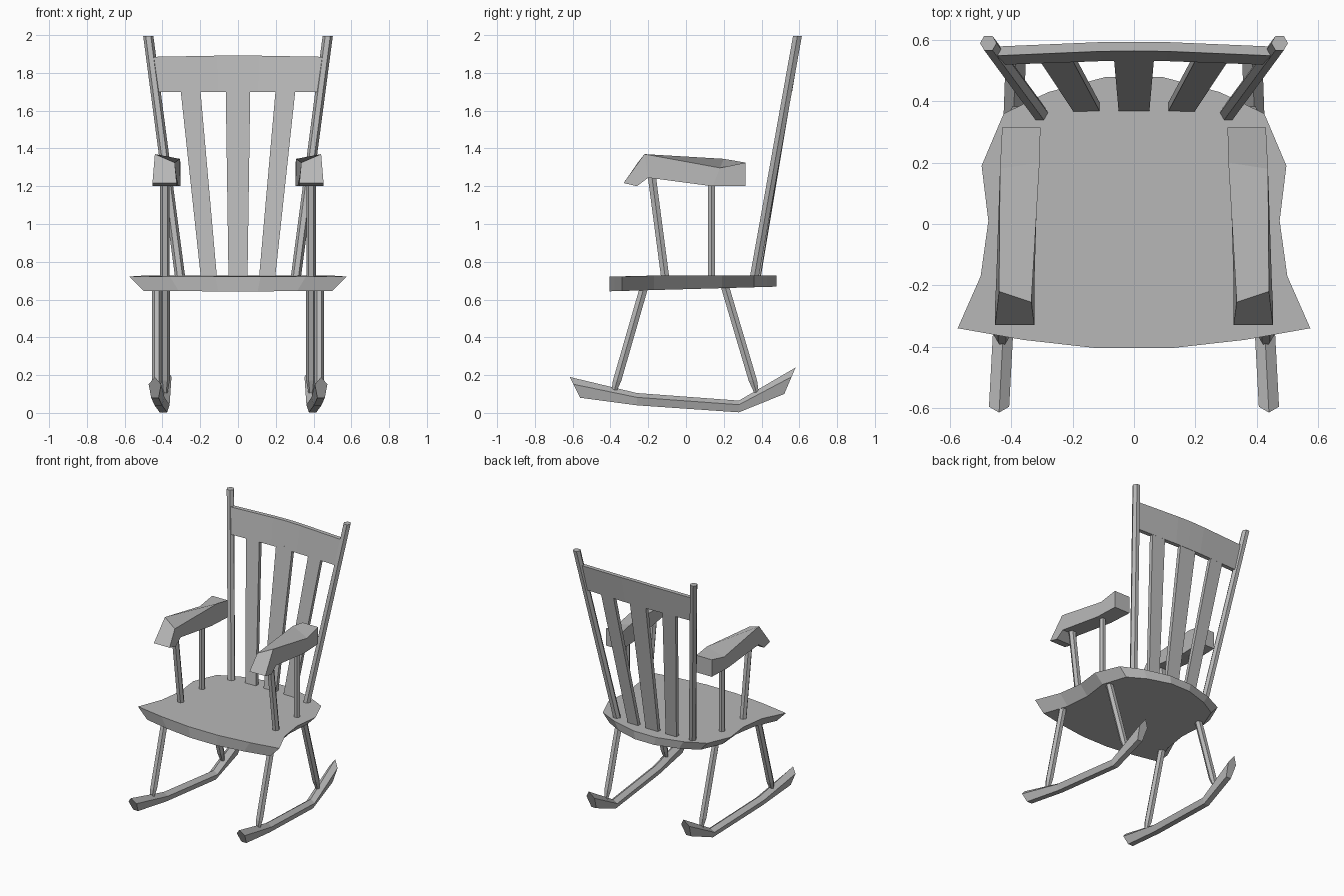
import bpy
import math
from mathutils import Vector

cube = bpy.data.objects.get("Cube")
if cube:
    bpy.data.objects.remove(cube)

grey = bpy.data.materials.new("plain grey")
grey.use_nodes = True
COLOR = (0.48, 0.48, 0.48, 1)
grey.diffuse_color = COLOR
grey.node_tree.nodes["Principled BSDF"].inputs["Base Color"].default_value = COLOR


def loft(name, rings):
    """Skin a list of equal-sized closed rings and cap both ends."""
    n = len(rings[0])
    verts = [tuple(p) for ring in rings for p in ring]
    faces = [(r * n + i, r * n + (i + 1) % n, (r + 1) * n + (i + 1) % n, (r + 1) * n + i)
             for r in range(len(rings) - 1) for i in range(n)]
    faces += [tuple(reversed(range(n))), tuple(range(len(verts) - n, len(verts)))]
    mesh = bpy.data.meshes.new(name)
    mesh.from_pydata(verts, [], faces)
    mesh.materials.append(grey)
    obj = bpy.data.objects.new(name, mesh)
    bpy.context.collection.objects.link(obj)
    # consistent outward normals
    import bmesh
    bm = bmesh.new()
    bm.from_mesh(mesh)
    bmesh.ops.recalc_face_normals(bm, faces=bm.faces)
    bm.to_mesh(mesh)
    bm.free()
    return obj


def both_sides(name, rings):
    for label, s in (("left", 1), ("right", -1)):
        loft(f"{label}_{name}", [[(s * x, y, z) for x, y, z in ring] for ring in rings])


def spindle(start, end, radius, tip=0.0):
    """Six-sided rod; an optional tip narrows the start."""
    a, b = Vector(start), Vector(end)

    def ring(c, r):
        return [c + Vector((r * math.cos(k * math.pi / 3), r * math.sin(k * math.pi / 3), 0))
                for k in range(6)]
    rings = [ring(a, radius), ring(b, radius)]
    if tip:
        rings = [ring(a, radius * 0.5), ring(a.lerp(b, tip), radius), rings[1]]
    return rings


def back_y(z, x=0):
    """Depth of the leaning back, bowed towards the middle."""
    return 0.37 + 0.167 * (z - 0.73) - 0.07 * x * x


# seat: flared front, waisted sides, rounded back, undercut sides
half = [(0.12, -0.405), (0.36, -0.378), (0.575, -0.34), (0.50, -0.17), (0.475, 0.01),
        (0.497, 0.19), (0.425, 0.36), (0.28, 0.43), (0.09, 0.48)]
outline = half + [(-x, y) for x, y in reversed(half)]
bottom = [(x * 0.87, y, 0.655 + 0.028 * y) for x, y in outline]
top = [(x, y, 0.727 if y > -0.2 else 0.722) for x, y in outline]
loft("seat", [bottom, top])

# rockers: five-sided section, splayed out at the front
# stations: ridge y, ridge z, bottom y, bottom z, centre x
stations = [(-0.615, 0.19, -0.56, 0.08, 0.44), (-0.26, 0.105, -0.26, 0.04, 0.422),
            (0.28, 0.065, 0.28, 0.003, 0.395), (0.58, 0.24, 0.52, 0.10, 0.385)]
rocker = []
for ty, tz, by, bz, x in stations:
    sy, sz = ty + (by - ty) * 0.35, tz + (bz - tz) * 0.35
    w = 0.033
    rocker.append([(x, ty, tz), (x + w, sy, sz), (x + w * 0.6, by, bz),
                   (x - w * 0.6, by, bz), (x - w, sy, sz)])
both_sides("rocker", rocker)

# legs and arm supports
both_sides("front_leg", spindle((0.43, -0.385, 0.10), (0.43, -0.215, 0.69), 0.026, 0.12))
both_sides("back_leg", spindle((0.387, 0.375, 0.10), (0.387, 0.2, 0.69), 0.026, 0.12))
both_sides("front_arm_support", spindle((0.387, -0.108, 0.70), (0.387, -0.182, 1.26), 0.025))
both_sides("back_arm_support", spindle((0.387, 0.135, 0.70), (0.387, 0.135, 1.24), 0.022))

# armrests: outer top, inner top, inner bottom, outer bottom at each station
armrest = [
    [(0.453, -0.33, 1.217), (0.325, -0.33, 1.217), (0.325, -0.26, 1.20), (0.453, -0.26, 1.20)],
    [(0.44, -0.22, 1.37), (0.335, -0.255, 1.325), (0.325, -0.20, 1.245), (0.45, -0.20, 1.245)],
    [(0.437, 0.18, 1.297), (0.308, 0.20, 1.345), (0.315, 0.14, 1.20), (0.437, 0.14, 1.20)],
    [(0.43, 0.315, 1.325), (0.305, 0.315, 1.325), (0.305, 0.315, 1.20), (0.43, 0.315, 1.20)],
]
both_sides("armrest", armrest)

# back posts, leaning back and outwards
both_sides("back_post", spindle((0.304, 0.358, 0.70), (0.475, 0.59, 1.995), 0.027))


# back slats
def slat(x0, x1, x2, x3):
    z0, z1 = 0.70, 1.72
    rings = []
    for z, a, b in ((z0, x0, x1), (z1, x2, x3)):
        rings.append([(x, back_y(z, x) + d, z) for x, d in ((a, 0), (b, 0), (b, 0.028), (a, 0.028))])
    return rings


loft("centre_slat", slat(-0.05, 0.05, -0.065, 0.065))
both_sides("side_slat", slat(0.11, 0.195, 0.2, 0.305))

# head rail joining the posts
rail = []
for x in (-1, -0.25, 0, 0.25, 1):
    zt = 1.893 - 0.008 * abs(x)
    section = ((1.70, 0, 0.42), (zt, 0, 0.45), (zt, 0.03, 0.45), (1.70, 0.03, 0.42))
    rail.append([(x * w, back_y(z, x * w) + d, z) for z, d, w in section])
loft("head_rail", rail)
